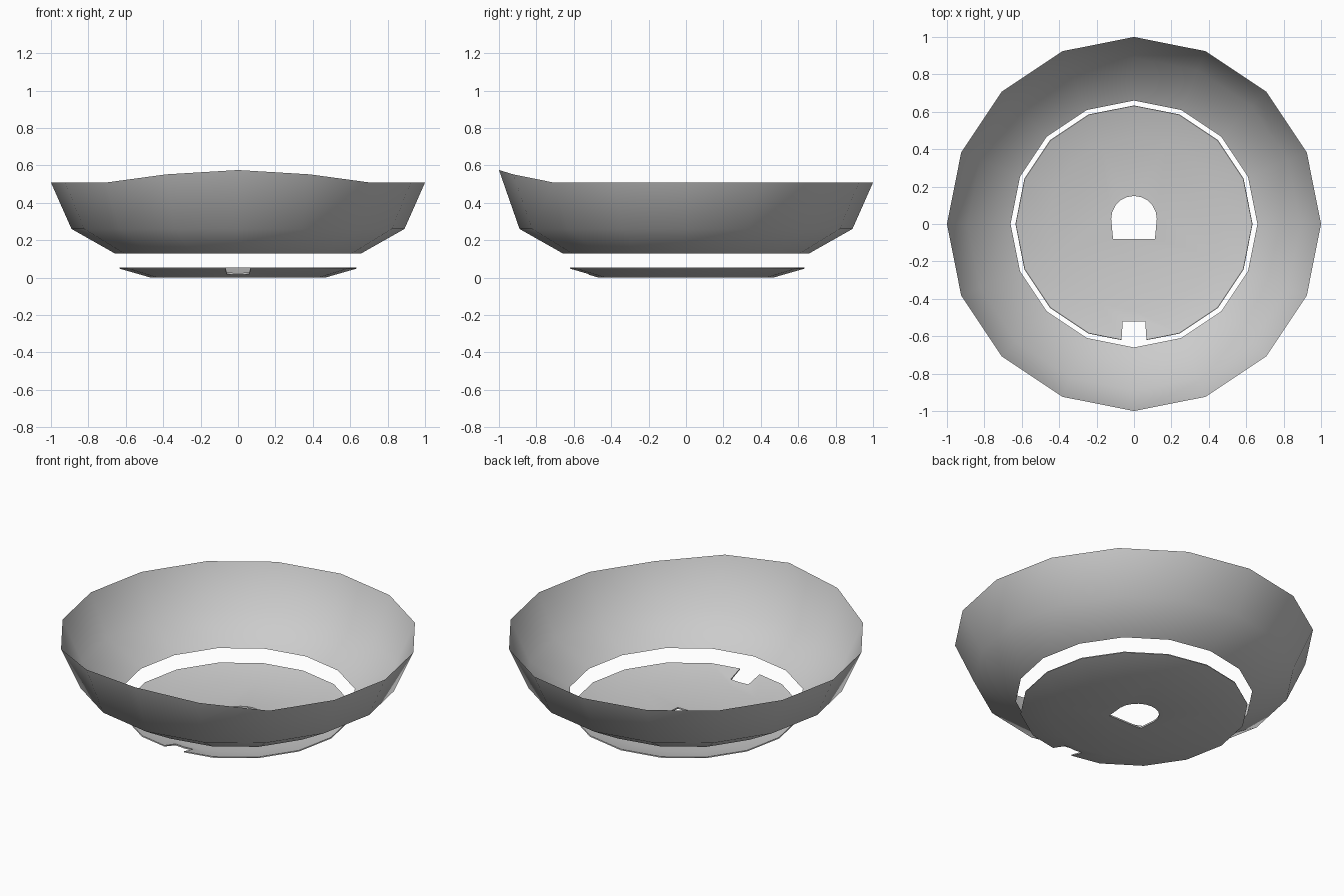
import bpy, bmesh, math

if "Cube" in bpy.data.objects:
    bpy.data.objects.remove(bpy.data.objects["Cube"])

SIDES = 16


def make_object(name, bm):
    bmesh.ops.recalc_face_normals(bm, faces=bm.faces)
    mesh = bpy.data.meshes.new(name)
    bm.to_mesh(mesh)
    bm.free()
    obj = bpy.data.objects.new(name, mesh)
    bpy.context.collection.objects.link(obj)
    return obj


def activate(obj):
    bpy.ops.object.select_all(action='DESELECT')
    obj.select_set(True)
    bpy.context.view_layer.objects.active = obj


def lathe(bm, profile):
    """Rings of vertices around z, joined by quads; the first ring faces the front."""
    rings = []
    for r, z in profile:
        angles = [-math.pi / 2 + 2 * math.pi * i / SIDES for i in range(SIDES)]
        rings.append([bm.verts.new((r * math.cos(a), r * math.sin(a), z)) for a in angles])
    for low, high in zip(rings, rings[1:]):
        for i in range(SIDES):
            j = (i + 1) % SIDES
            bm.faces.new((low[i], low[j], high[j], high[i]))
    return rings


def cut(obj, outline):
    """Cut a vertical prism with the given plan outline out of an object."""
    bm = bmesh.new()
    face = bm.faces.new([bm.verts.new((x, y, -0.2)) for x, y in outline])
    extruded = bmesh.ops.extrude_face_region(bm, geom=[face])['geom']
    bmesh.ops.translate(bm, vec=(0, 0, 0.6),
                        verts=[v for v in extruded if isinstance(v, bmesh.types.BMVert)])
    cutter = make_object("cutter", bm)
    cutter.hide_render = True
    activate(obj)
    mod = obj.modifiers.new("cut", 'BOOLEAN')
    mod.operation, mod.solver, mod.object = 'DIFFERENCE', 'EXACT', cutter
    bpy.ops.object.modifier_apply(modifier=mod.name)
    bpy.data.objects.remove(cutter)


# Flared open shell with a raised lip at the front
bm = bmesh.new()
rim = lathe(bm, [(0.66, 0.13), (0.89, 0.26), (1.0, 0.508)])[-1]
for index, height in ((0, 0.575), (1, 0.552), (-1, 0.552)):
    rim[index].co.z = height
shell = make_object("bowl_shell", bm)
activate(shell)
bpy.ops.object.shade_smooth_by_angle(angle=math.radians(60))

# Thin shallow base dish, separated from the shell
bm = bmesh.new()
rings = lathe(bm, [(0.467, 0.0), (0.634, 0.048), (0.632, 0.054), (0.462, 0.009)])
bm.faces.new(rings[0])
bm.faces.new(rings[-1])
dish = make_object("base_dish", bm)

# Arched opening in the middle and notch at the front edge
arch = [(0.122 * math.cos(math.pi * i / 10), 0.028 + 0.122 * math.sin(math.pi * i / 10))
        for i in range(11)]
cut(dish, [(-0.112, -0.08), (0.112, -0.08)] + arch)
cut(dish, [(-0.072, -0.7), (0.072, -0.7), (0.06, -0.52), (-0.06, -0.52)])
activate(dish)
bpy.ops.object.shade_smooth_by_angle(angle=math.radians(30))
